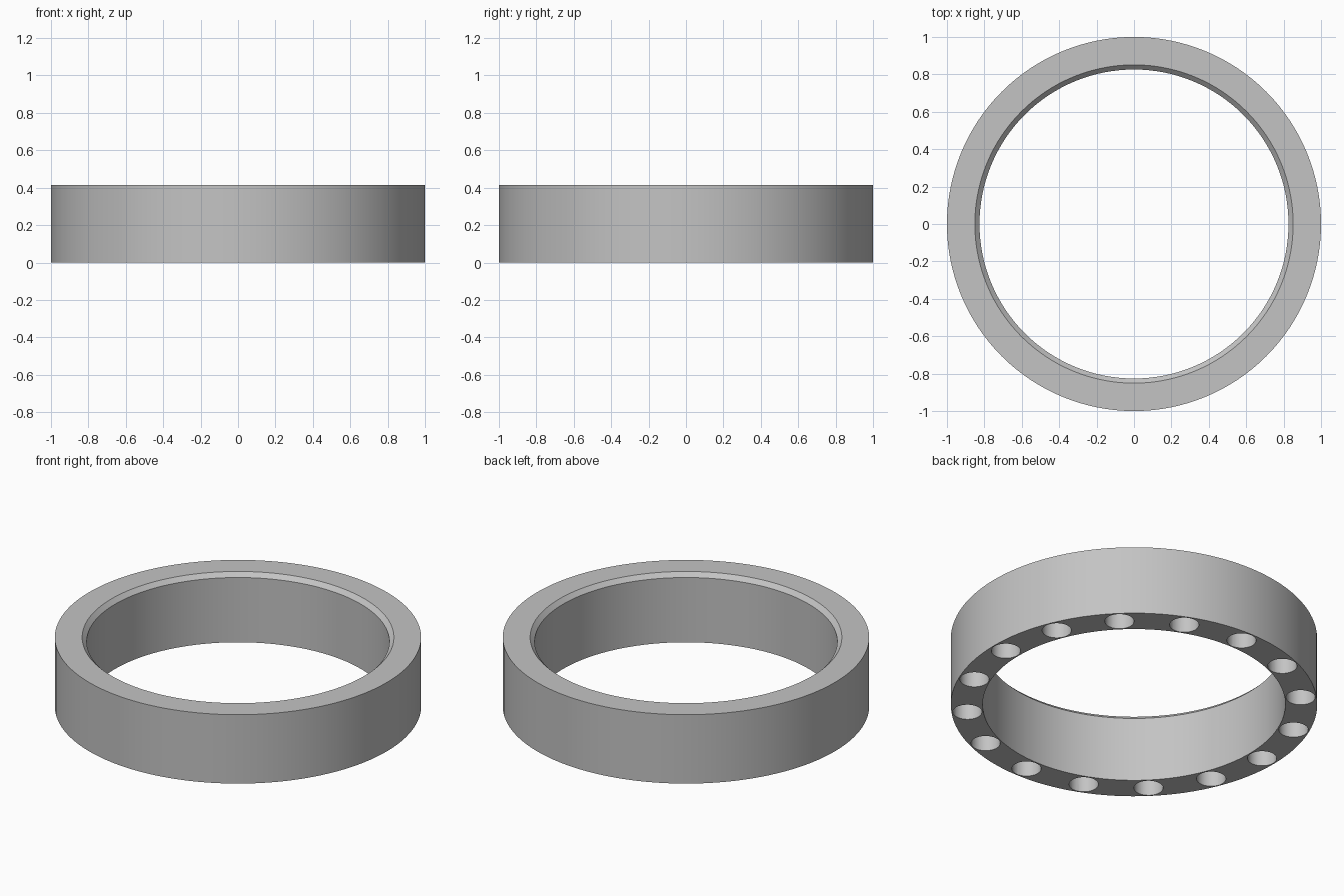
import bpy, bmesh
from math import pi, cos, sin, radians
from mathutils import Matrix

OUTER, INNER, HEIGHT, CHAMFER = 1.0, 0.826, 0.415, 0.025
SEGMENTS = 128
HOLES, HOLE_RADIUS, HOLE_DEPTH = 16, 0.08, 0.2
HOLE_CIRCLE = (OUTER + INNER) / 2

default = bpy.data.objects.get("Cube")
if default:
    bpy.data.objects.remove(default, do_unlink=True)

grey = bpy.data.materials.new("plain grey")
grey.use_nodes = True
colour = (0.55, 0.55, 0.55, 1)
grey.diffuse_color = colour
grey.node_tree.nodes["Principled BSDF"].inputs["Base Color"].default_value = colour


def make_object(name, bm):
    bmesh.ops.recalc_face_normals(bm, faces=bm.faces)
    mesh = bpy.data.meshes.new(name)
    bm.to_mesh(mesh)
    bm.free()
    mesh.materials.append(grey)
    obj = bpy.data.objects.new(name, mesh)
    bpy.context.collection.objects.link(obj)
    return obj


# Ring: a closed profile with a chamfered top inner edge, swept round z
bm = bmesh.new()
profile = [(OUTER, 0), (OUTER, HEIGHT), (INNER + CHAMFER, HEIGHT),
           (INNER, HEIGHT - CHAMFER), (INNER, 0)]
loops = []
for i in range(SEGMENTS):
    a = 2 * pi * i / SEGMENTS
    loops.append([bm.verts.new((r * cos(a), r * sin(a), z)) for r, z in profile])
for i, here in enumerate(loops):
    there = loops[(i + 1) % SEGMENTS]
    for j in range(len(profile)):
        k = (j + 1) % len(profile)
        bm.faces.new((here[j], there[j], there[k], here[k]))
ring = make_object("ring", bm)

# Blind round holes in the underside, evenly spaced
bm = bmesh.new()
for i in range(HOLES):
    place = (Matrix.Rotation(2 * pi * i / HOLES, 4, "Z")
             @ Matrix.Translation((HOLE_CIRCLE, 0, 0)))
    bmesh.ops.create_cone(bm, cap_ends=True, segments=32, radius1=HOLE_RADIUS,
                          radius2=HOLE_RADIUS, depth=2 * HOLE_DEPTH, matrix=place)
cutter = make_object("hole_cutter", bm)
cutter.hide_render = True

cut = ring.modifiers.new("holes", "BOOLEAN")
cut.operation = "DIFFERENCE"
cut.solver = "EXACT"
cut.object = cutter

bpy.ops.object.select_all(action="DESELECT")
ring.select_set(True)
bpy.context.view_layer.objects.active = ring
bpy.ops.object.modifier_apply(modifier=cut.name)
bpy.data.objects.remove(cutter, do_unlink=True)
bpy.ops.object.shade_smooth_by_angle(angle=radians(30))
